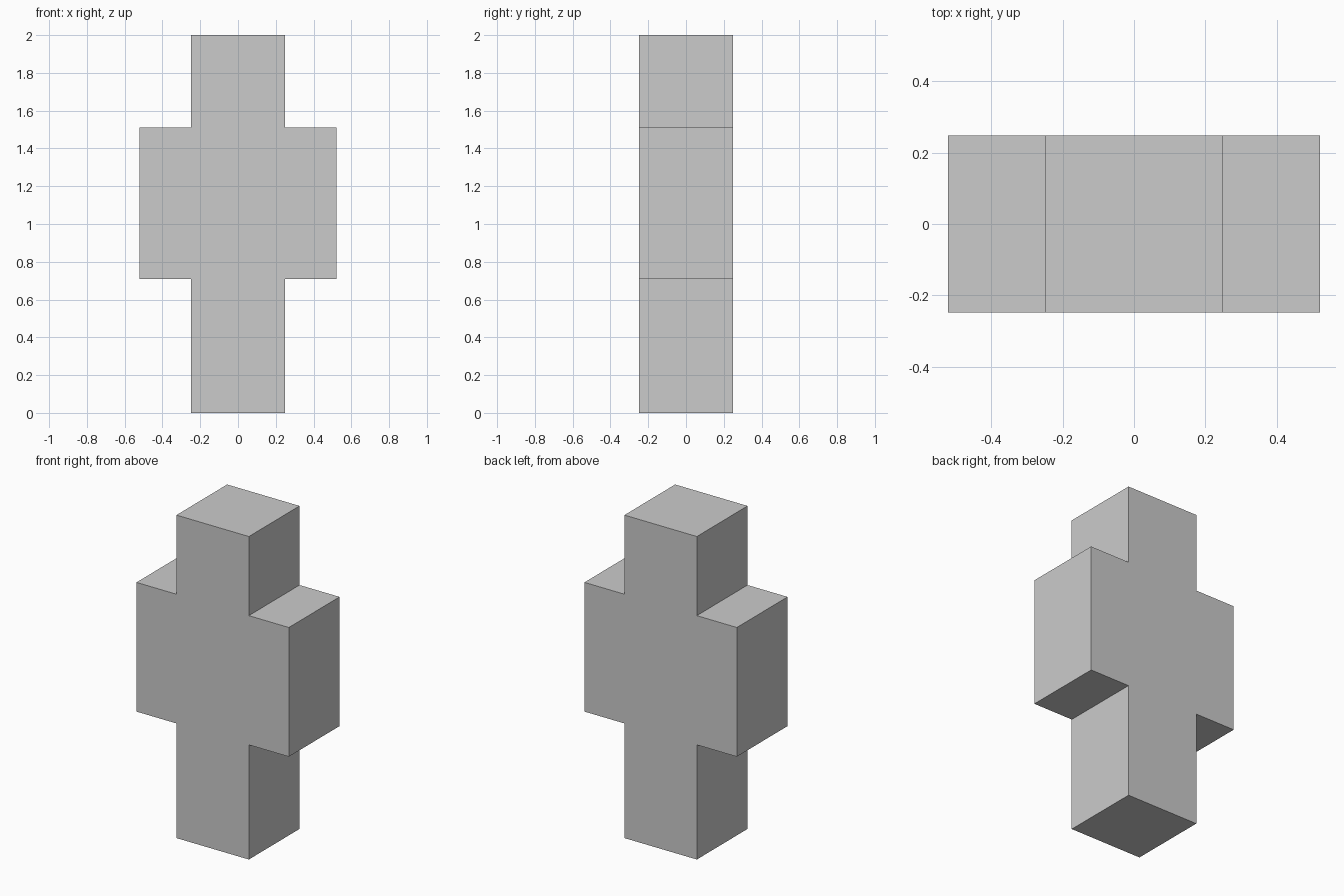
import bpy
import bmesh
from mathutils import Vector

if "Cube" in bpy.data.objects:
    bpy.data.objects.remove(bpy.data.objects["Cube"])

HALF_DEPTH = 0.248
COLUMN, SHOULDER = 0.248, 0.522   # half widths
Z_HIP, Z_SHOULDER, Z_TOP = 0.71, 1.51, 2.0

# Right half of the front outline, mirrored to close the profile
right = [(COLUMN, 0), (COLUMN, Z_HIP), (SHOULDER, Z_HIP),
         (SHOULDER, Z_SHOULDER), (COLUMN, Z_SHOULDER), (COLUMN, Z_TOP)]
outline = right + [(-x, z) for x, z in reversed(right)]

# Extrude the outline from front to back
bm = bmesh.new()
front = bm.faces.new([bm.verts.new((x, -HALF_DEPTH, z)) for x, z in outline])
result = bmesh.ops.extrude_face_region(bm, geom=[front], use_keep_orig=True)
back_verts = [g for g in result["geom"] if isinstance(g, bmesh.types.BMVert)]
bmesh.ops.translate(bm, verts=back_verts, vec=Vector((0, 2 * HALF_DEPTH, 0)))
bmesh.ops.recalc_face_normals(bm, faces=bm.faces)

# Blocky figure body
mesh = bpy.data.meshes.new("block_figure")
bm.to_mesh(mesh)
bm.free()
bpy.context.collection.objects.link(bpy.data.objects.new("block_figure", mesh))
